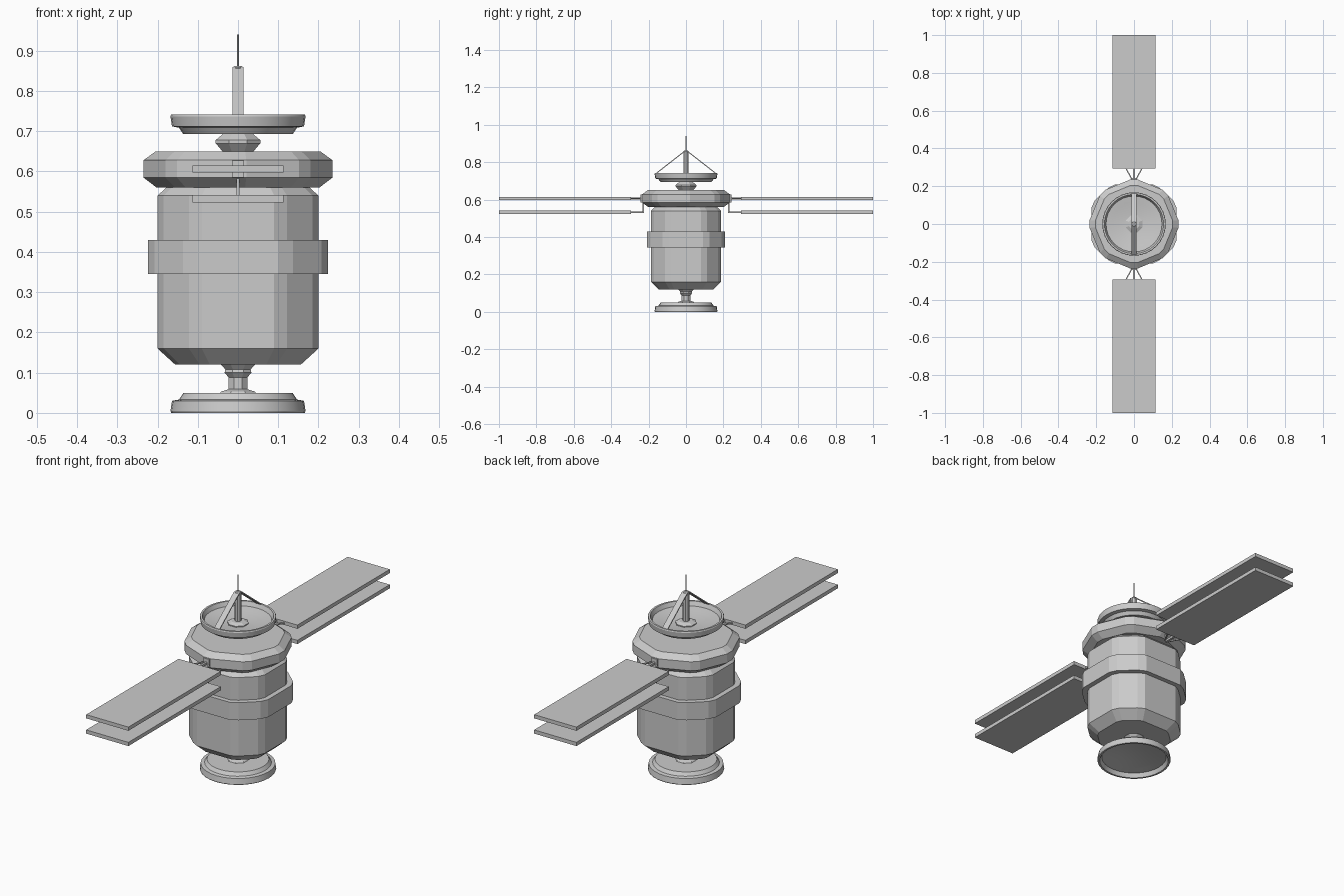
import bpy, bmesh, math
from mathutils import Vector

if "Cube" in bpy.data.objects:
    bpy.data.objects.remove(bpy.data.objects["Cube"])


def finish(name, bm, smooth=False):
    bmesh.ops.remove_doubles(bm, verts=bm.verts, dist=1e-5)
    bmesh.ops.recalc_face_normals(bm, faces=bm.faces)
    me = bpy.data.meshes.new(name)
    bm.to_mesh(me)
    bm.free()
    ob = bpy.data.objects.new(name, me)
    bpy.context.collection.objects.link(ob)
    if smooth:
        bpy.ops.object.select_all(action='DESELECT')
        ob.select_set(True)
        bpy.context.view_layer.objects.active = ob
        bpy.ops.object.shade_smooth_by_angle(angle=math.radians(30))
    return ob


def ngon(n, phase=0.0):
    return [(math.cos(2 * math.pi * (i + phase) / n),
             math.sin(2 * math.pi * (i + phase) / n)) for i in range(n)]


def loft(name, outline, levels, smooth=False):
    """Skin an outline scaled to each (scale, z) level, with capped ends."""
    bm = bmesh.new()
    rows = [[bm.verts.new((x * s, y * s, z)) for x, y in outline] for s, z in levels]
    n = len(outline)
    for a, b in zip(rows, rows[1:]):
        for i in range(n):
            j = (i + 1) % n
            bm.faces.new((a[i], a[j], b[j], b[i]))
    for row, (s, z) in ((rows[0], levels[0]), (rows[-1], levels[-1])):
        if s > 1e-4:
            bm.faces.new(row)
    return finish(name, bm, smooth)


def box(name, lo, hi):
    bm = bmesh.new()
    bmesh.ops.create_cube(bm, size=1)
    for v in bm.verts:
        v.co = Vector([l + (c + .5) * (h - l) for l, h, c in zip(lo, hi, v.co)])
    return finish(name, bm)


def beam(name, a, b, w, t):
    """Flat bar from a to b, w wide along x and t thick."""
    a, b = Vector(a), Vector(b)
    d = (b - a).normalized()
    side = Vector((1, 0, 0)) if abs(d.x) < .3 else d.cross(Vector((0, 0, 1))).normalized()
    up = d.cross(side).normalized()
    bm = bmesh.new()
    bmesh.ops.create_cube(bm, size=1)
    for v in bm.verts:
        c = v.co.copy()
        v.co = a.lerp(b, c.z + .5) + side * c.x * w + up * c.y * t
    return finish(name, bm)


# Body: octagon with bevelled corners
quarter = [(.2, .08), (.185, .112), (.122, .17), (.09, .187)]
half = quarter + [(-x, y) for x, y in reversed(quarter)]
body = half + [(-x, -y) for x, y in half]
loft("body", body, [(.78, .12), (1, .16), (1, .54), (.89, .56)])
loft("waist_band", body, [(1.12, .345), (1.12, .43)])

# Collar: octagon with chopped corners pointing along the axes
collar = []
for k in range(8):
    for off in (-5, 5):
        a = math.radians(45 * k + off)
        collar.append((.236 * math.cos(a), .236 * math.sin(a)))
loft("collar", collar, [(.86, .56), (1, .585), (1, .628), (.87, .65)])


# Dishes: one profile of (radius, depth from rim), used facing up and down
dish = [(0, .036), (.06, .034), (.115, .025), (.148, .02), (.157, 0), (.166, 0),
        (.168, .005), (.164, .03), (.147, .033), (.136, .049), (.05, .049), (0, .049)]
loft("upper_dish", ngon(32), [(r, .742 - d) for r, d in dish], True)
loft("lower_dish", ngon(32), [(r, d) for r, d in dish], True)

# Necks joining the dishes to the body
loft("upper_neck", ngon(8, .5), [(.037, .645), (.06, .67), (.06, .678), (.037, .696)])
loft("lower_neck", ngon(8, .5), [(.05, .047), (.045, .053), (.025, .059), (.025, .088),
                                 (.036, .1), (.034, .108), (.048, .122)])

# Feed mast with hub, spike and two flat braces
loft("mast_hub", ngon(8, .5), [(.048, .7), (.048, .712), (.03, .72)])
loft("mast", ngon(8, .5), [(.015, .7), (.015, .858), (.011, .862)])
loft("spike", ngon(6), [(.003, .85), (.003, .94)])
for s, side in ((-1, "front"), (1, "back")):
    beam(side + "_brace", (0, s * .162, .738), (0, s * .008, .858), .028, .005)

    # Paired solar panels and their supports
    for z, level in ((.606, "upper"), (.532, "lower")):
        y0, y1 = sorted((s * .293, s))
        box(f"{side}_{level}_panel", (-.113, y0, z - .009), (.113, y1, z + .009))
        beam(f"{side}_{level}_arm", (0, s * .226, z), (0, s * .3, z), .01, .01)
        for sx in (-1, 1):
            beam(f"{side}_{level}_strut", (sx * .008, s * .23, z),
                 (sx * .043, s * .296, z), .006, .006)
    box(side + "_boss", (-.015, s * .235 - .008, .585), (.015, s * .235 + .008, .627))
    beam(side + "_drop_rod", (0, s * .228, .59), (0, s * .228, .528), .008, .008)
